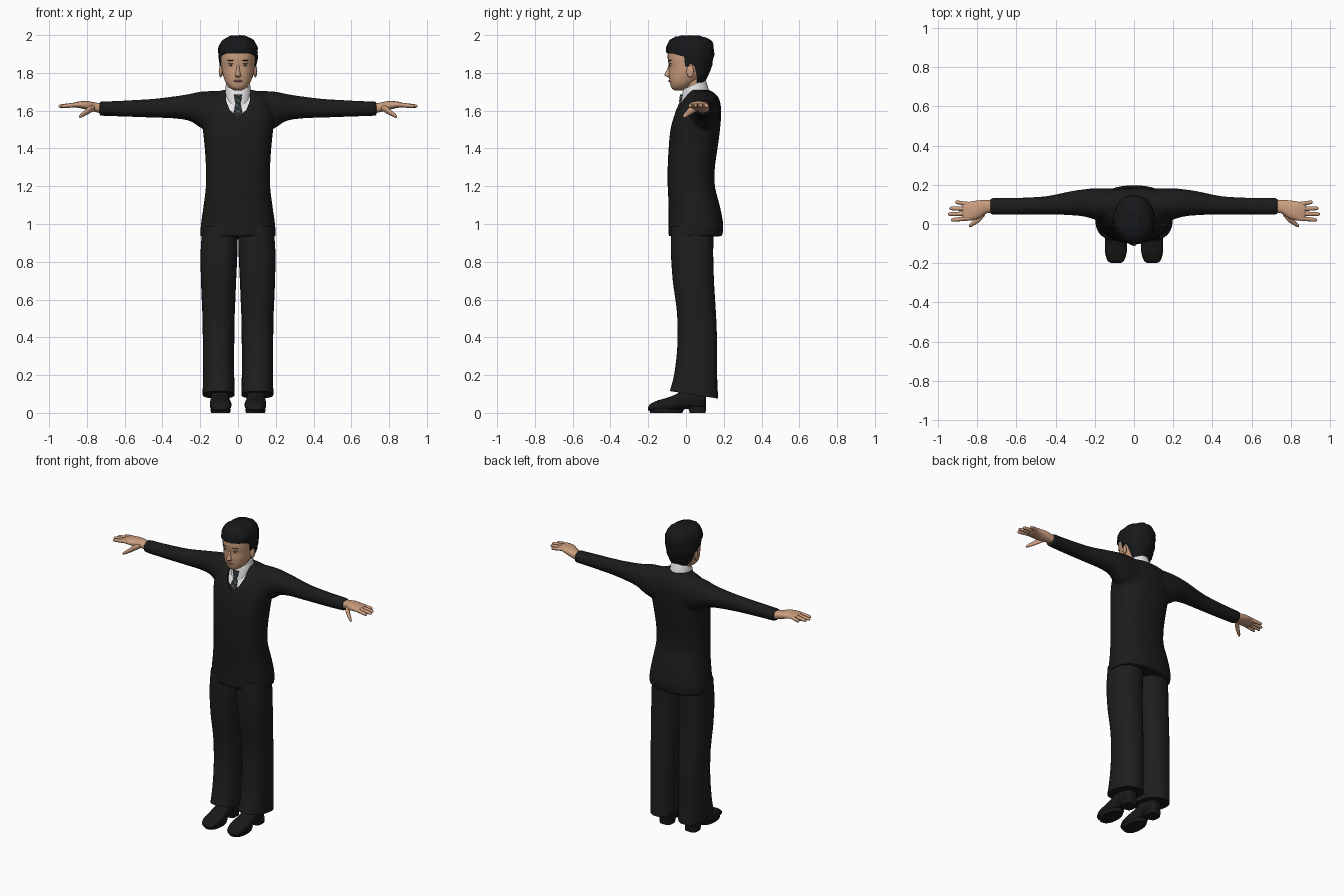
import bpy, bmesh, math
from mathutils import Vector, Matrix, noise

old = bpy.data.objects.get("Cube")
if old:
    bpy.data.objects.remove(old, do_unlink=True)


def material(name, r, g, b):
    m = bpy.data.materials.new(name)
    m.use_nodes = True
    m.diffuse_color = (r, g, b, 1)
    bsdf = m.node_tree.nodes["Principled BSDF"]
    bsdf.inputs["Base Color"].default_value = (r, g, b, 1)
    bsdf.inputs["Roughness"].default_value = 0.8
    return m


wool = material("jumper black", .011, .011, .011)
cloth = material("trouser black", .013, .013, .013)
leather = material("shoe black", .010, .010, .010)
hair_mat = material("hair black", .008, .009, .010)
skin = material("skin", .60, .34, .21)
lip_mat = material("lip", .42, .18, .12)
white = material("shirt white", .80, .80, .80)
tie_dark = material("tie dark", .018, .024, .024)
tie_light = material("tie stripe", .09, .11, .11)
brown = material("eye brown", .06, .03, .02)


def smooth_rings(rings, steps=4):
    """Catmull-Rom interpolation between the given sections."""
    rs = [Vector(r) for r in rings]
    out = []
    for i in range(len(rs) - 1):
        a, b, c, d = rs[max(i - 1, 0)], rs[i], rs[i + 1], rs[min(i + 2, len(rs) - 1)]
        for k in range(steps):
            t = k / steps
            out.append(b + (c - a) * t / 2 + (a * 2 - b * 5 + c * 4 - d) * t * t / 2
                       + (b * 3 - a - c * 3 + d) * t ** 3 / 2)
    return out + [rs[-1]]


def loft(bm, axis, rings, p=2.0, n=32, flip=1):
    """Skin superellipse sections (position, a0, a1, b0, b1) along an axis."""
    loops = []
    for pos, a0, a1, b0, b1 in smooth_rings(rings):
        loop = []
        for i in range(n):
            c, s = math.cos(math.tau * i / n), math.sin(math.tau * i / n)
            a = (a0 + a1) / 2 + (a1 - a0) / 2 * math.copysign(abs(c) ** (2 / p), c)
            b = (b0 + b1) / 2 + (b1 - b0) / 2 * math.copysign(abs(s) ** (2 / p), s)
            co = {"X": (pos, a, b), "Y": (a, pos, b), "Z": (a, b, pos)}[axis]
            loop.append(bm.verts.new((co[0] * flip, co[1], co[2])))
        loops.append(loop)
    for l, m in zip(loops, loops[1:]):
        for i in range(n):
            bm.faces.new((l[i], l[(i + 1) % n], m[(i + 1) % n], m[i]))
    bm.faces.new(loops[0])
    bm.faces.new(loops[-1])


def finish(name, bm, *mats, mirror=False):
    bmesh.ops.recalc_face_normals(bm, faces=bm.faces)
    me = bpy.data.meshes.new(name)
    bm.to_mesh(me)
    bm.free()
    for m in mats:
        me.materials.append(m)
    ob = bpy.data.objects.new(name, me)
    bpy.context.collection.objects.link(ob)
    if mirror:
        ob.modifiers.new("mirror", "MIRROR").use_mirror_merge = False
    shade(ob)
    return ob


def shade(ob):
    bpy.ops.object.select_all(action="DESELECT")
    ob.select_set(True)
    bpy.context.view_layer.objects.active = ob
    bpy.ops.object.shade_smooth_by_angle(angle=math.radians(45))


def part(name, axis, rings, mat, p=2.0, n=32, mirror=False):
    bm = bmesh.new()
    loft(bm, axis, rings, p, n)
    return finish(name, bm, mat, mirror=mirror)


def centred(rows):
    """Sections (z, front, back, half width) symmetric about the middle."""
    return [(z, -w, w, f, b) for z, f, b, w in rows]


def blob(name, loc, size, mat, mirror=False, tilt=0):
    bm = bmesh.new()
    bmesh.ops.create_uvsphere(bm, u_segments=20, v_segments=12, radius=1)
    bm.transform(Matrix.Translation(loc) @ Matrix.Rotation(tilt, 4, "Z") @ Matrix.Diagonal((*size, 1)))
    return finish(name, bm, mat, mirror=mirror)


def carve(ob, axis, outline, lo, hi):
    """Cut a prism with the given outline out of an object, then bake it."""
    bm = bmesh.new()
    place = (lambda a, b, h: (h, a, b)) if axis == "X" else (lambda a, b, h: (a, h, b))
    ends = [[bm.verts.new(place(a, b, h)) for a, b in outline] for h in (lo, hi)]
    for e in ends:
        bm.faces.new(e)
    for i in range(len(outline)):
        j = (i + 1) % len(outline)
        bm.faces.new((ends[0][i], ends[0][j], ends[1][j], ends[1][i]))
    cutter = finish("cutter", bm)
    cutter.hide_render = True
    mod = ob.modifiers.new("opening", "BOOLEAN")
    mod.object, mod.operation, mod.solver = cutter, "DIFFERENCE", "EXACT"
    graph = bpy.context.evaluated_depsgraph_get()
    baked = bpy.data.meshes.new_from_object(ob.evaluated_get(graph))
    ob.modifiers.clear()
    ob.data = baked
    bpy.data.objects.remove(cutter, do_unlink=True)
    shade(ob)


# Jumper: torso and sleeves fused, with a V-neck opening
torso = [(.935, -.092, .192, .2), (1.0, -.092, .197, .196), (1.1, -.092, .178, .182),
         (1.2, -.097, .153, .17), (1.3, -.097, .153, .17), (1.4, -.092, .167, .176),
         (1.5, -.082, .18, .186), (1.58, -.06, .186, .19), (1.64, -.03, .182, .18),
         (1.68, 0, .165, .15), (1.71, .02, .125, .08)]
sleeve = [(.1, .01, .18, 1.48, 1.705), (.19, .02, .182, 1.505, 1.702),
          (.25, .037, .178, 1.543, 1.69), (.33, .045, .166, 1.558, 1.677),
          (.45, .048, .142, 1.563, 1.663), (.6, .046, .134, 1.568, 1.654),
          (.735, .046, .134, 1.573, 1.648)]
bm = bmesh.new()
loft(bm, "Z", centred(torso), 2.4, 48)
for side in (1, -1):
    loft(bm, "X", sleeve, 2, 32, side)
jumper = finish("jumper", bm, wool)
mod = jumper.modifiers.new("fuse", "REMESH")
mod.mode, mod.voxel_size = "VOXEL", .009
mod = jumper.modifiers.new("soften", "SMOOTH")
mod.factor, mod.iterations = .5, 6
carve(jumper, "Y", [(0, 1.565), (.045, 1.605), (.062, 1.65), (.07, 1.76),
                    (-.07, 1.76), (-.062, 1.65), (-.045, 1.605)], -.3, .05)

# Shirt, collar and striped tie
part("shirt", "Z", centred([(z, f + .012, b - .025, w - .025) for z, f, b, w in torso[5:]]), white, 2.4)
bm = bmesh.new()
loft(bm, "Z", centred([(1.66, -.03, .125, .07), (1.71, -.022, .112, .068), (1.74, -.014, .103, .064)]))
for v in bm.verts:
    v.co.z += .45 * (v.co.y - .045)
finish("collar", bm, white)
bm = bmesh.new()
loft(bm, "Z", centred([(1.56, -.064, -.04, .018), (1.6, -.054, -.03, .02), (1.64, -.036, -.01, .012),
                       (1.65, -.036, 0, .016), (1.685, -.032, .01, .021)]), 3, 24)
for f in bm.faces:
    c = f.calc_center_median()
    f.material_index = int((c.z + c.x * .6) / .0075) % 4 == 0
finish("tie", bm, tie_dark, tie_light)

# Trousers, with the hem sloping down to the heel
bm = bmesh.new()
loft(bm, "Z", [(.096, .018, .187, -.085, .17), (.2, .02, .186, -.062, .165), (.35, .02, .186, -.046, .165),
               (.5, .018, .188, -.046, .16), (.6, .014, .192, -.056, .154), (.7, .01, .196, -.07, .148),
               (.85, .003, .198, -.08, .144), (.99, 0, .188, -.08, .148)], 2.4)
for v in bm.verts:
    v.co.z -= .16 * (v.co.y - .04) * max(0, 1 - (v.co.z - .09) / .2)
finish("trouser_leg", bm, cloth, mirror=True)

# Shoes with separate soles and heels
part("shoe", "Y", [(-.2, .07, .115, .014, .03), (-.188, .052, .134, .01, .048), (-.15, .038, .147, .008, .066),
                   (-.1, .035, .149, .008, .08), (-.05, .042, .147, .014, .1), (0, .048, .142, .02, .13),
                   (.05, .05, .138, .02, .14), (.09, .055, .132, .02, .14), (.105, .07, .117, .03, .12)],
     leather, 2.4, mirror=True)
part("sole", "Z", [(0, .042, .143, -.19, -.02), (.02, .038, .147, -.196, -.01)], leather, 2.3, mirror=True)
part("heel", "Z", [(0, .052, .135, .02, .104), (.035, .05, .137, .01, .106)], leather, 3, mirror=True)

# Hands: palm, four fingers and a thumb
bm = bmesh.new()
loft(bm, "X", [(.7, .058, .122, 1.582, 1.636), (.75, .055, .122, 1.592, 1.642), (.79, .03, .121, 1.602, 1.65),
               (.83, .018, .115, 1.612, 1.65), (.865, .018, .108, 1.618, 1.644), (.875, .03, .1, 1.624, 1.638)], 2.4)
for base, tip_x, tip_y in ((.03, .935, .02), (.053, .95, .05), (.077, .942, .08), (.1, .912, .112)):
    rings = []
    for t, r in ((0, .012), (.5, .011), (.9, .009), (1, .003)):
        x, y, z = .84 + (tip_x - .84) * t, base + (tip_y - base) * t, 1.633 - .01 * t
        rings.append((x, y - r, y + r, z - r, z + r))
    loft(bm, "X", rings, 2, 12)
loft(bm, "X", [(x, y - r, y + r, z - r, z + r) for x, y, z, r in (
    (.76, .06, 1.615, .015), (.785, .033, 1.605, .019), (.81, .012, 1.588, .015),
    (.832, -.004, 1.574, .011), (.842, -.01, 1.567, .004))], 2, 16)
finish("hand", bm, skin, mirror=True)

# Head, neck, ears and facial features
part("neck", "Z", centred([(1.66, -.005, .095, .054), (1.73, -.008, .095, .054), (1.8, -.02, .1, .06)]), skin)
part("head", "Z", centred([(1.708, -.062, -.015, .022), (1.722, -.078, .02, .045), (1.75, -.086, .055, .066),
                           (1.79, -.091, .1, .08), (1.83, -.09, .125, .088), (1.88, -.097, .13, .092),
                           (1.93, -.088, .125, .088), (1.97, -.04, .1, .055)]), skin, 2.2)
part("nose", "Z", centred([(1.776, -.093, -.07, .008), (1.784, -.109, -.07, .017), (1.794, -.113, -.07, .014),
                           (1.82, -.1, -.07, .009), (1.85, -.09, -.07, .008)]), skin, n=16)
blob("ear", (.092, .022, 1.808), (.009, .02, .032), skin, True, -.25)
blob("mouth", (0, -.085, 1.757), (.025, .009, .006), lip_mat)
blob("eye_white", (.036, -.08, 1.842), (.015, .007, .0055), white, True, .25)
blob("iris", (.036, -.084, 1.842), (.006, .0045, .0055), brown, True)
blob("upper_lid", (.036, -.081, 1.848), (.017, .008, .0025), brown, True, .25)
blob("eyebrow", (.038, -.085, 1.866), (.02, .006, .003), hair_mat, True, .3)

# Hair: a lightly ruffled cap with the face and ears cut free
bm = bmesh.new()
loft(bm, "Z", centred([(1.735, .05, .09, .045), (1.78, 0, .113, .078), (1.83, -.05, .134, .094),
                       (1.88, -.096, .145, .102), (1.93, -.105, .148, .103), (1.965, -.09, .135, .088),
                       (1.985, -.065, .11, .064), (1.998, -.02, .07, .03)]), 2.1, 48)
for v in bm.verts:
    v.co += (v.co - Vector((0, .02, 1.87))).normalized() * noise.noise(v.co * 38) * .006
hair = finish("hair", bm, hair_mat)
carve(hair, "X", [(-.3, 1.902), (-.07, 1.902), (-.035, 1.893), (-.01, 1.885), (-.005, 1.835), (.012, 1.832),
                  (.022, 1.85), (.045, 1.835), (.058, 1.78), (.062, 1.68), (-.3, 1.68)], -.3, .3)
